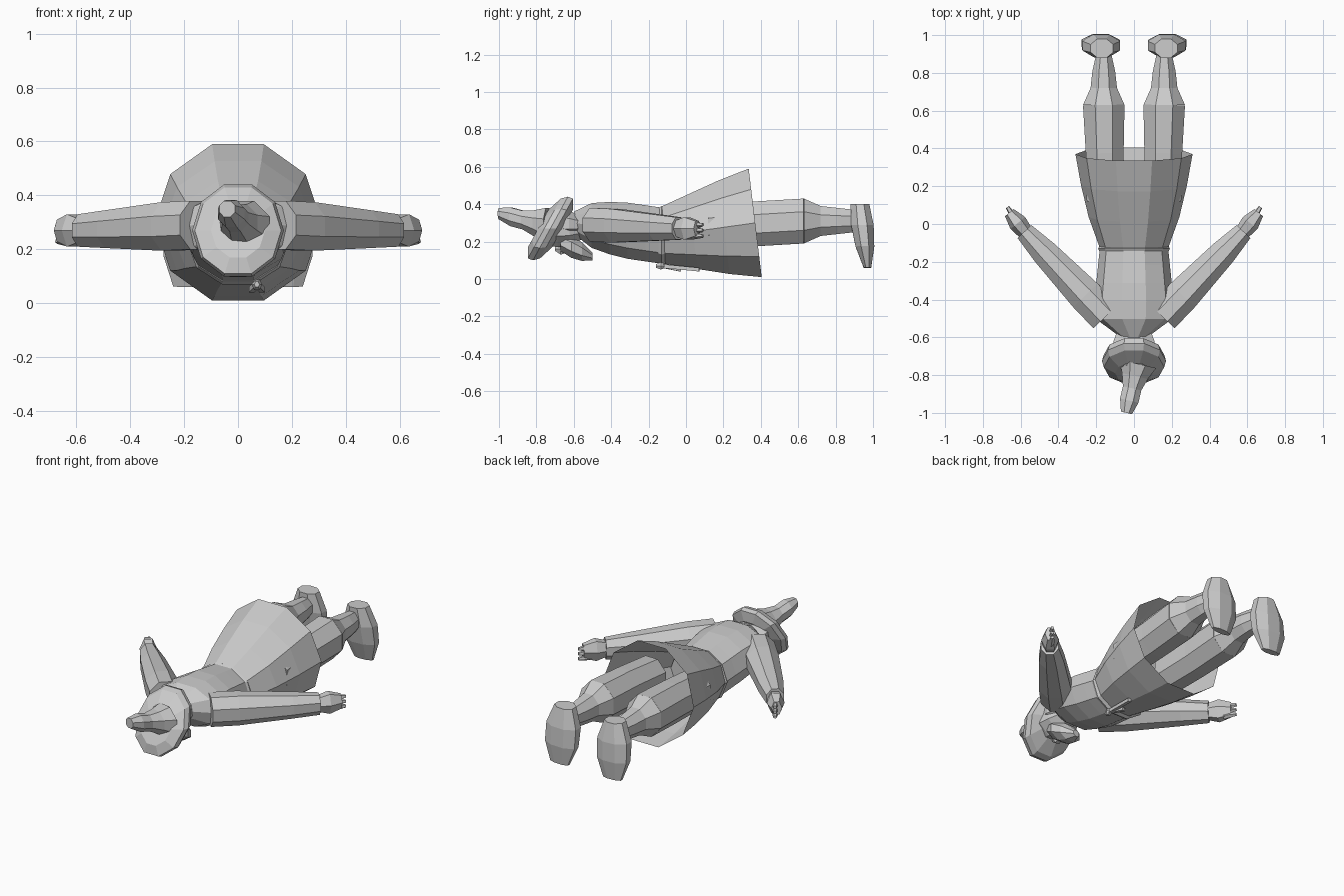
import bpy
import bmesh
import math
from mathutils import Vector

default_cube = bpy.data.objects.get("Cube")
if default_cube:
    bpy.data.objects.remove(default_cube, do_unlink=True)

grey = bpy.data.materials.new("plain grey")
grey.use_nodes = True
grey_colour = (.6, .6, .6, 1)
grey.diffuse_color = grey_colour
grey.node_tree.nodes["Principled BSDF"].inputs["Base Color"].default_value = grey_colour


def polygon_outline(sides):
    """Corners of a regular polygon with a flat top, stretched to fill a unit square."""
    angles = [math.pi / 2 + math.tau * (step + .5) / sides for step in range(sides)]
    corners = [(math.cos(angle), math.sin(angle)) for angle in angles]
    reach_across = max(abs(across) for across, height in corners)
    reach_up = max(abs(height) for across, height in corners)
    return [(across / reach_across, height / reach_up) for across, height in corners]


def loft(name, start, end, widths, depths=None, sides=8, up=(0, 0, 1), open_end=False):
    """Faceted body through evenly spaced rings; widths and depths are half sizes."""
    start, end, up = Vector(start), Vector(end), Vector(up)
    across = (end - start).cross(up).normalized()
    depths = depths or widths
    bm = bmesh.new()
    loops = []
    for index, (width, depth) in enumerate(zip(widths, depths)):
        centre = start.lerp(end, index / (len(widths) - 1))
        loops.append([bm.verts.new(centre + across * width * side + up * depth * height)
                      for side, height in polygon_outline(sides)])
    for near, far in zip(loops, loops[1:]):
        for index in range(sides):
            following = (index + 1) % sides
            bm.faces.new((near[index], near[following], far[following], far[index]))
    bm.faces.new(loops[0])
    if not open_end:
        bm.faces.new(loops[-1])
    bmesh.ops.recalc_face_normals(bm, faces=bm.faces)
    mesh = bpy.data.meshes.new(name)
    bm.to_mesh(mesh)
    bm.free()
    mesh.materials.append(grey)
    part = bpy.data.objects.new(name, mesh)
    bpy.context.collection.objects.link(part)


# Robe: upper body, belt and hollow flared skirt
loft("torso", start=(0, -.6, .3), end=(0, -.12, .23), sides=10,
     widths=(.07, .2, .21, .2, .19, .18),
     depths=(.06, .12, .14, .15, .15, .15))
loft("belt", start=(0, -.15, .23), end=(0, -.11, .23), sides=10,
     widths=(.18, .19, .18), depths=(.15, .16, .15))
loft("skirt", start=(0, -.13, .23), end=(0, .37, .3), sides=10,
     widths=(.18, .24, .28, .31), depths=(.15, .2, .25, .29),
     up=(0, -.12, 1), open_end=True)

# Belt knot with two hanging ends
knot = Vector((.07, -.13, .07))
loft("belt_knot", start=knot - Vector((0, .03, 0)), end=knot + Vector((0, .02, 0)),
     widths=(.01, .02, .01), sides=6)
for length, spread in ((.1, -.02), (.2, .02)):
    loft("belt_end", start=knot, end=knot + Vector((spread, length, -.02)),
         widths=(.01, .01), sides=4)

# Head, hair, nose and beard
loft("head", start=(0, -.75, .27), end=(0, -.56, .27),
     widths=(.1, .11, .1, .07), depths=(.09, .1, .09, .06))
loft("hair", start=(0, -.68, .3), end=(0, -.57, .29),
     widths=(.1, .11, .09), depths=(.07, .07, .05))
loft("nose", start=(0, -.7, .16), end=(0, -.64, .16),
     widths=(.01, .03, .02), sides=6)
loft("beard", start=(0, -.67, .2), end=(0, -.5, .12),
     widths=(.07, .09, .07, .02), depths=(.05, .06, .05, .02))

# Hat: thick tilted brim and crooked cone
loft("hat_brim", start=(0, -.79, .27), end=(0, -.66, .27), sides=10,
     widths=(.1, .16, .17, .16, .1), up=(0, .55, 1))
loft("hat_cone", start=(.02, -.74, .28), end=(-.04, -1, .35),
     widths=(.1, .07, .05, .05, .03))

# Limbs, built once for each side
for label, side in (("left", 1), ("right", -1)):
    loft(label + "_sleeve", start=(side * .15, -.49, .29), end=(side * .58, -.04, .27),
         widths=(.09, .09, .08, .07, .05), depths=(.09, .09, .08, .07, .06))
    loft(label + "_hand", start=(side * .57, -.05, .27), end=(side * .66, .06, .27),
         widths=(.04, .05, .03), depths=(.04, .06, .04), sides=6)
    for finger, height in (("first", .29), ("middle", .26), ("last", .23)):
        loft(label + "_" + finger + "_finger", start=(side * .63, .03, height),
             end=(side * .67, .09, height), widths=(.02, .01), sides=5)
    loft(label + "_thigh", start=(side * .15, .12, .28), end=(side * .16, .63, .31),
         widths=(.1, .1, .11), depths=(.11, .12, .12))
    loft(label + "_shin", start=(side * .16, .63, .31), end=(side * .16, .9, .31),
         widths=(.11, .07, .06, .04), depths=(.12, .08, .07, .06))
    # The foot runs from the heel at the top to the toe at the bottom
    loft(label + "_foot", start=(side * .17, .93, .4), end=(side * .18, .97, .06),
         widths=(.06, .1, .1, .06), depths=(.05, .06, .05, .02), up=(0, 1, 0))
